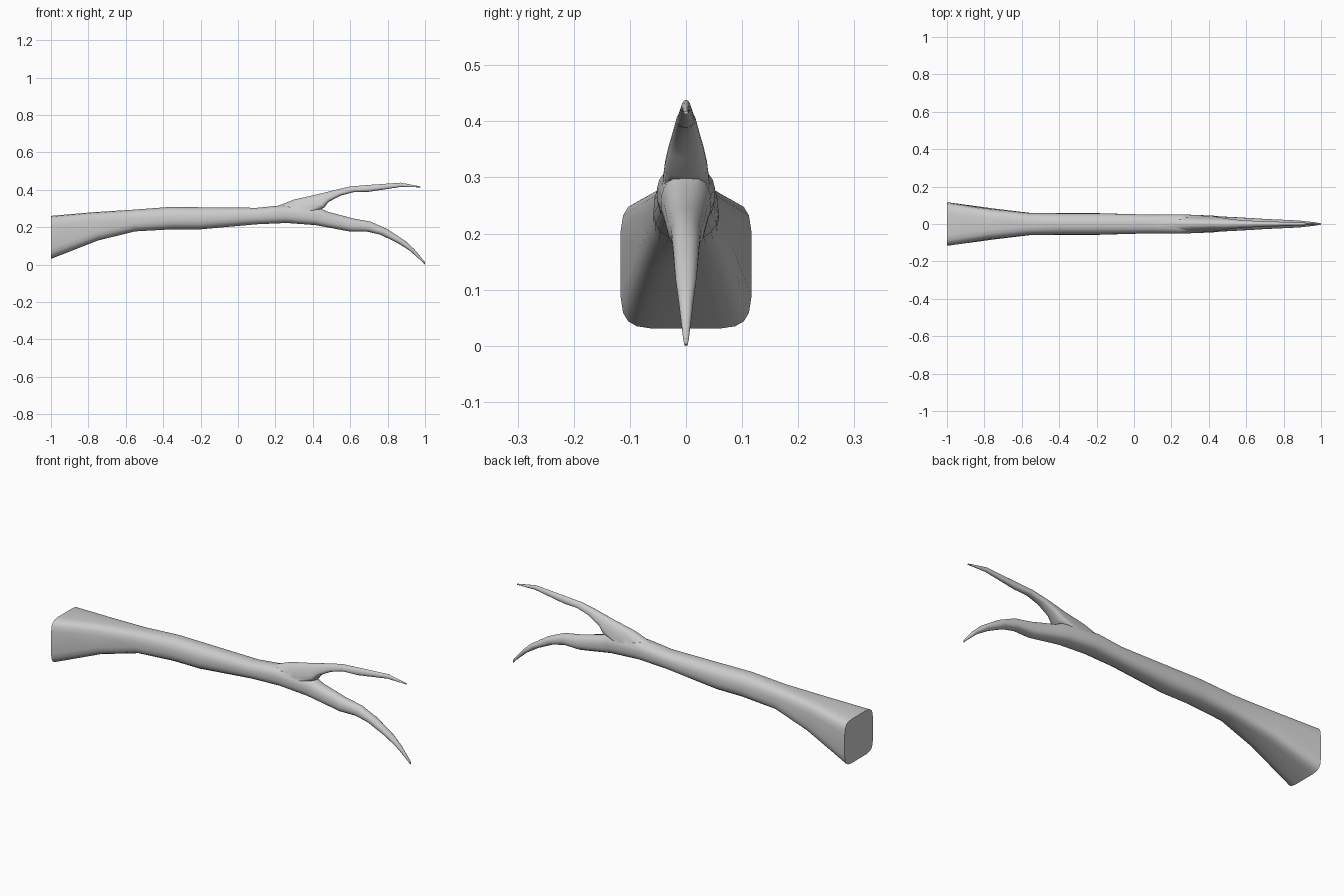
import bpy, bmesh
from math import cos, sin, pi

SIDES = 20


def loft(name, sections):
    """Skin rings; each is (bottom x, z, top x, z, half width, squareness, top taper)."""
    bm = bmesh.new()
    rings = []
    for bx, bz, tx, tz, half, power, taper in sections:
        ring = []
        for i in range(SIDES):
            a = 2 * pi * (i + 0.5) / SIDES
            c, s = cos(a), sin(a)
            y = abs(c) ** (2 / power) * (1 if c > 0 else -1)
            t = (abs(s) ** (2 / power) * (1 if s > 0 else -1) + 1) / 2
            ring.append(bm.verts.new((bx + (tx - bx) * t,
                                      half * y * (1 - taper * t),
                                      bz + (tz - bz) * t)))
        rings.append(ring)
    for r0, r1 in zip(rings, rings[1:]):
        for i in range(SIDES):
            j = (i + 1) % SIDES
            bm.faces.new((r0[i], r0[j], r1[j], r1[i]))
    bm.faces.new(rings[0])
    bm.faces.new(rings[-1])
    bmesh.ops.recalc_face_normals(bm, faces=bm.faces)
    mesh = bpy.data.meshes.new(name)
    bm.to_mesh(mesh)
    bm.free()
    obj = bpy.data.objects.new(name, mesh)
    bpy.context.collection.objects.link(obj)
    return obj


# Flared shaft running on into the lower, down-curved prong
shaft = loft("shaft_and_lower_prong", [
    (-1.00, 0.03, -1.00, 0.261, 0.117, 5.5, 0.0),
    (-0.75, 0.128, -0.78, 0.28, 0.087, 4.0, 0.1),
    (-0.55, 0.177, -0.56, 0.294, 0.062, 2.8, 0.1),
    (-0.35, 0.188, -0.36, 0.309, 0.061, 2.4, 0.1),
    (-0.20, 0.188, -0.20, 0.307, 0.061, 2.4, 0.1),
    (0.10, 0.215, 0.10, 0.304, 0.050, 2.4, 0.0),
    (0.26, 0.222, 0.24, 0.318, 0.052, 2.6, 0.0),
    (0.41, 0.211, 0.44, 0.301, 0.047, 2.6, 0.1),
    (0.44, 0.206, 0.48, 0.283, 0.045, 2.5, 0.2),
    (0.60, 0.176, 0.62, 0.246, 0.036, 2.3, 0.2),
    (0.69, 0.176, 0.71, 0.230, 0.030, 2.2, 0.2),
    (0.76, 0.160, 0.80, 0.189, 0.025, 2.1, 0.1),
    (0.85, 0.117, 0.90, 0.123, 0.019, 2.0, 0.0),
    (0.92, 0.073, 0.945, 0.080, 0.013, 2.0, 0.0),
    (0.99, 0.010, 1.00, 0.013, 0.005, 2.0, 0.0),
    (0.996, 0.00, 1.00, 0.003, 0.003, 2.0, 0.0),
])

# Upper prong, narrowing towards its ridge
upper = loft("upper_prong", [
    (0.12, 0.235, 0.12, 0.290, 0.030, 2.4, 0.3),
    (0.25, 0.250, 0.22, 0.317, 0.046, 2.6, 0.4),
    (0.38, 0.270, 0.30, 0.348, 0.051, 2.8, 0.5),
    (0.46, 0.303, 0.42, 0.375, 0.048, 2.8, 0.6),
    (0.485, 0.335, 0.47, 0.387, 0.039, 2.6, 0.5),
    (0.55, 0.369, 0.53, 0.402, 0.028, 2.4, 0.4),
    (0.62, 0.387, 0.60, 0.418, 0.021, 2.2, 0.3),
    (0.70, 0.389, 0.70, 0.426, 0.017, 2.2, 0.3),
    (0.87, 0.415, 0.87, 0.438, 0.010, 2.0, 0.3),
    (0.975, 0.413, 0.975, 0.418, 0.004, 2.0, 0.0),
])

# Merge the fork into one skin
union = shaft.modifiers.new("join_prong", 'BOOLEAN')
union.operation = 'UNION'
union.solver = 'EXACT'
union.object = upper
bpy.context.view_layer.objects.active = shaft
shaft.select_set(True)
bpy.ops.object.modifier_apply(modifier=union.name)
bpy.data.objects.remove(upper)
shaft.name = "forked_stick"
bpy.ops.object.shade_smooth_by_angle(angle=0.6)
